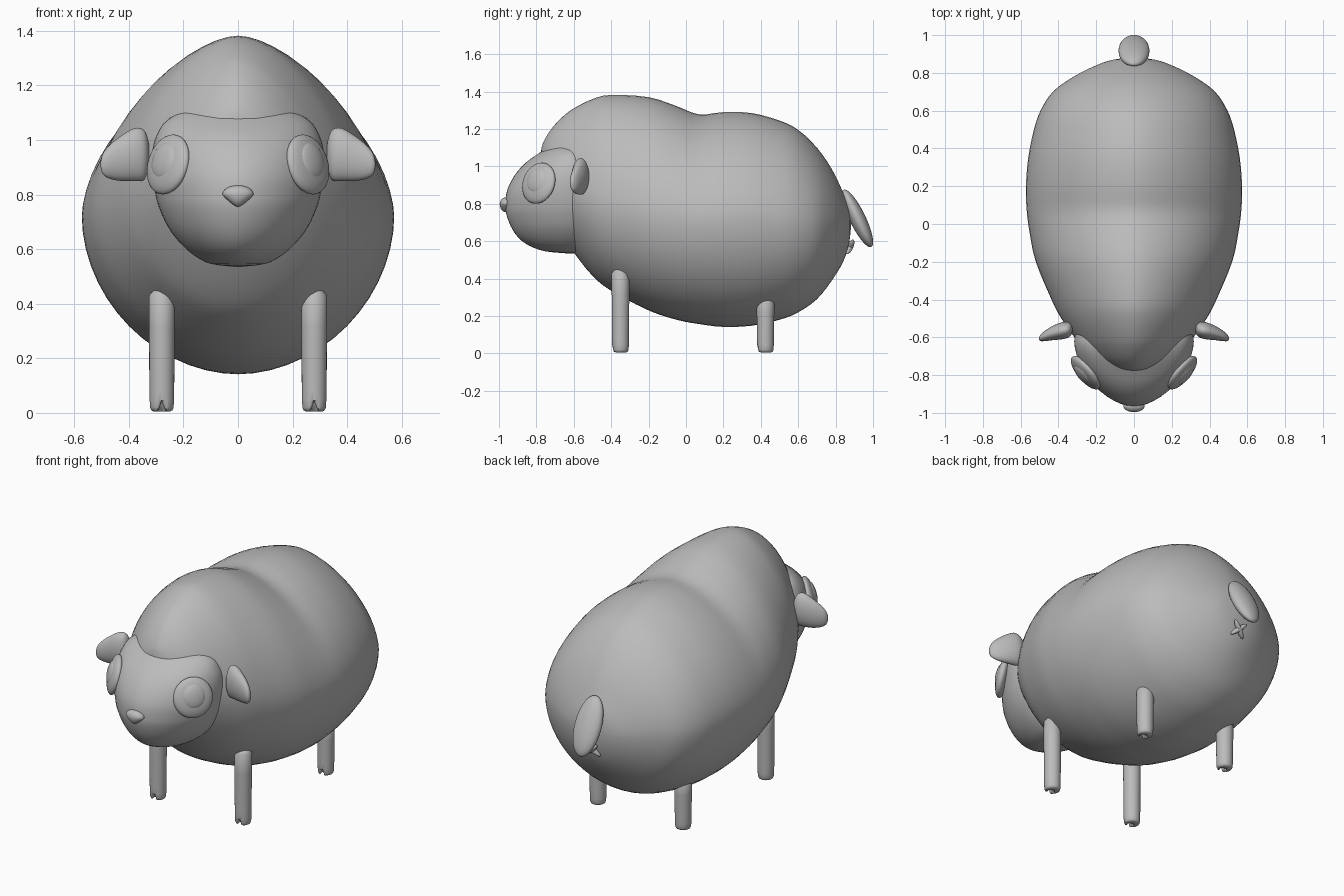
import bpy, bmesh, math
from mathutils import Vector, Matrix

if "Cube" in bpy.data.objects:
    bpy.data.objects.remove(bpy.data.objects["Cube"])

grey = bpy.data.materials.new("plain_grey")
grey.diffuse_color = (0.5, 0.5, 0.5, 1)
grey.use_nodes = True
grey.node_tree.nodes["Principled BSDF"].inputs["Base Color"].default_value = grey.diffuse_color


def finish(bm, name):
    bmesh.ops.recalc_face_normals(bm, faces=bm.faces)
    me = bpy.data.meshes.new(name)
    bm.to_mesh(me)
    bm.free()
    ob = bpy.data.objects.new(name, me)
    bpy.context.collection.objects.link(ob)
    me.materials.append(grey)
    bpy.ops.object.select_all(action='DESELECT')
    ob.select_set(True)
    bpy.context.view_layer.objects.active = ob
    bpy.ops.object.shade_smooth_by_angle(angle=math.radians(50))
    return ob


def spline(rows, steps):
    """Catmull-Rom interpolation through rows of numbers."""
    out = []
    n = len(rows)
    for i in range(n - 1):
        p = [rows[max(0, min(n - 1, i + k))] for k in (-1, 0, 1, 2)]
        for s in range(steps):
            t = s / steps
            out.append([0.5 * (2 * b + (c - a) * t + (2 * a - 5 * b + 4 * c - d) * t * t
                               + (3 * b - a - 3 * c + d) * t ** 3) for a, b, c, d in zip(*p)])
    out.append(list(rows[-1]))
    return out


def loft(rings):
    bm = bmesh.new()
    vs = [[bm.verts.new(p) for p in r] for r in rings]
    n = len(vs[0])
    for a, b in zip(vs, vs[1:]):
        for i in range(n):
            j = (i + 1) % n
            bm.faces.new((a[i], a[j], b[j], b[i]))
    bm.faces.new(vs[0])
    bm.faces.new(vs[-1])
    return bm


def oval(n, p_up=2.0, p_down=2.0):
    """Unit superellipse as (u, v) pairs, with separate roundness above and below."""
    pts = []
    for i in range(n):
        a = 2 * math.pi * i / n
        c, s = math.cos(a), math.sin(a)
        e = 2 / (p_up if s > 0 else p_down)
        pts.append((math.copysign(abs(c) ** e, c), math.copysign(abs(s) ** e, s)))
    return pts


def blob(name, centre, axes, radii, shape=None):
    """Ellipsoid whose local x, y, z directions are given by axes."""
    bm = bmesh.new()
    bmesh.ops.create_uvsphere(bm, u_segments=32, v_segments=18, radius=1)
    rot = Matrix(axes).transposed()
    for v in bm.verts:
        co = shape(v.co.copy()) if shape else v.co
        v.co = Vector(centre) + rot @ Vector([a * b for a, b in zip(co, radii)])
    return finish(bm, name)


# body: y, top, bottom, half width, height of widest point
body = [(-.778, 1.06, 1.04, .01, 1.05), (-.765, 1.125, .93, .09, 1.02),
        (-.72, 1.2, .77, .185, .96), (-.66, 1.265, .64, .26, .9), (-.6, 1.31, .54, .315, .86),
        (-.5, 1.36, .415, .385, .82), (-.4, 1.382, .335, .437, .79), (-.2, 1.37, .23, .52, .75),
        (-.05, 1.322, .18, .552, .73), (.07, 1.278, .157, .568, .72), (.2, 1.29, .142, .572, .72),
        (.35, 1.285, .148, .56, .72), (.5, 1.245, .18, .53, .71), (.6, 1.195, .22, .495, .7),
        (.7, 1.1, .29, .43, .69), (.78, .985, .39, .32, .69), (.84, .86, .49, .2, .68),
        (.87, .78, .58, .11, .68), (.882, .69, .67, .01, .68)]
section = oval(56, 1.72, 1.92)
finish(loft([[(w * u, y, c + v * ((t - c) if v > 0 else (c - b))) for u, v in section]
             for y, t, b, w, c in spline(body, 3)]), "body")

# head: height, half width, half depth
head = [(.535, .01, .015), (.546, .1, .13), (.575, .158, .215), (.62, .21, .275),
        (.68, .256, .315), (.75, .288, .34), (.8, .302, .344), (.87, .314, .335),
        (.95, .315, .296), (1.02, .297, .235), (1.08, .25, .15), (1.13, .13, .07), (1.145, .01, .01)]
section = oval(48, 1.8, 1.8)
finish(loft([[(w * u, -.622 + d * v, z) for u, v in section]
             for z, w, d in spline(head, 3)]), "head")


# nose: flat-topped rounded triangle
def nose_shape(co):
    if co.z < 0:
        co.x *= 1 + .55 * co.z
    else:
        co.z *= .75
    return co


blob("nose", (0, -.963, .8), ((1, 0, 0), (0, 1, 0), (0, 0, 1)), (.057, .033, .045), nose_shape)

# ears: distance out, centre height, half height, centre y, half thickness
ear = [(.325, .945, .01, -.555, .005), (.329, .945, .055, -.556, .025), (.345, .945, .092, -.56, .04),
       (.38, .946, .097, -.565, .045), (.43, .932, .082, -.577, .038), (.47, .92, .062, -.592, .028),
       (.495, .912, .038, -.603, .017), (.504, .91, .006, -.607, .004)]
# legs: y position, top height
legs = {"front": (-.35, .45), "rear": (.425, .31)}

for side, s in (("left", 1), ("right", -1)):
    finish(loft([[(s * x, cy + hy * u, cz + hz * v) for u, v in oval(28)]
                 for x, cz, hz, cy, hy in spline(ear, 3)]), side + "_ear")

    # eye: flattened disc with a smaller disc on top
    n = Vector((s * .74, -.62, .24)).normalized()
    across = Vector((0, 0, 1)).cross(n).normalized()
    up = n.cross(across)
    c = Vector((s * .256, -.787, .91))
    blob(side + "_eye", c, (across, up, n), (.11, .113, .036))
    blob(side + "_pupil", c + n * .02 + up * .008, (across, up, n), (.066, .07, .024))

    # legs with a small cleft at the front of each hoof
    for pos, (y, top) in legs.items():
        rings = []
        for z, r in ((.006, .012), (.006, .032), (.01, .039), (.02, .043), (.045, .0445),
                     (.08, .045), (top * .7, .047), (top - .02, .047), (top, .03)):
            ring = []
            for u, v in oval(32):
                notch = max(0, 1 - abs(u * r) / .014) if v < 0 and z < .04 else 0
                ring.append((s * .279 + r * u, y + r * v + .012 * notch, z + notch * .8 * (.05 - z)))
            rings.append(ring)
        finish(loft(rings), side + "_" + pos + "_leg")

# tail
along = Vector((0, .435, -.9)).normalized()
out = Vector((0, .9, .435)).normalized()
blob("tail", (0, .917, .722), ((1, 0, 0), out, along), (.082, .043, .17))

# small crossed mark beneath the tail
normal = Vector((0, .9, -.42)).normalized()
tangent = normal.cross(Vector((1, 0, 0)))
for i, s in enumerate((1, -1)):
    d = (Vector((1, 0, 0)) + s * tangent).normalized()
    blob("rump_cross_%d" % (i + 1), (0, .877, .57), (d, normal.cross(d), normal), (.058, .014, .017),
         lambda co: Vector((co.x, co.y, co.z)))
